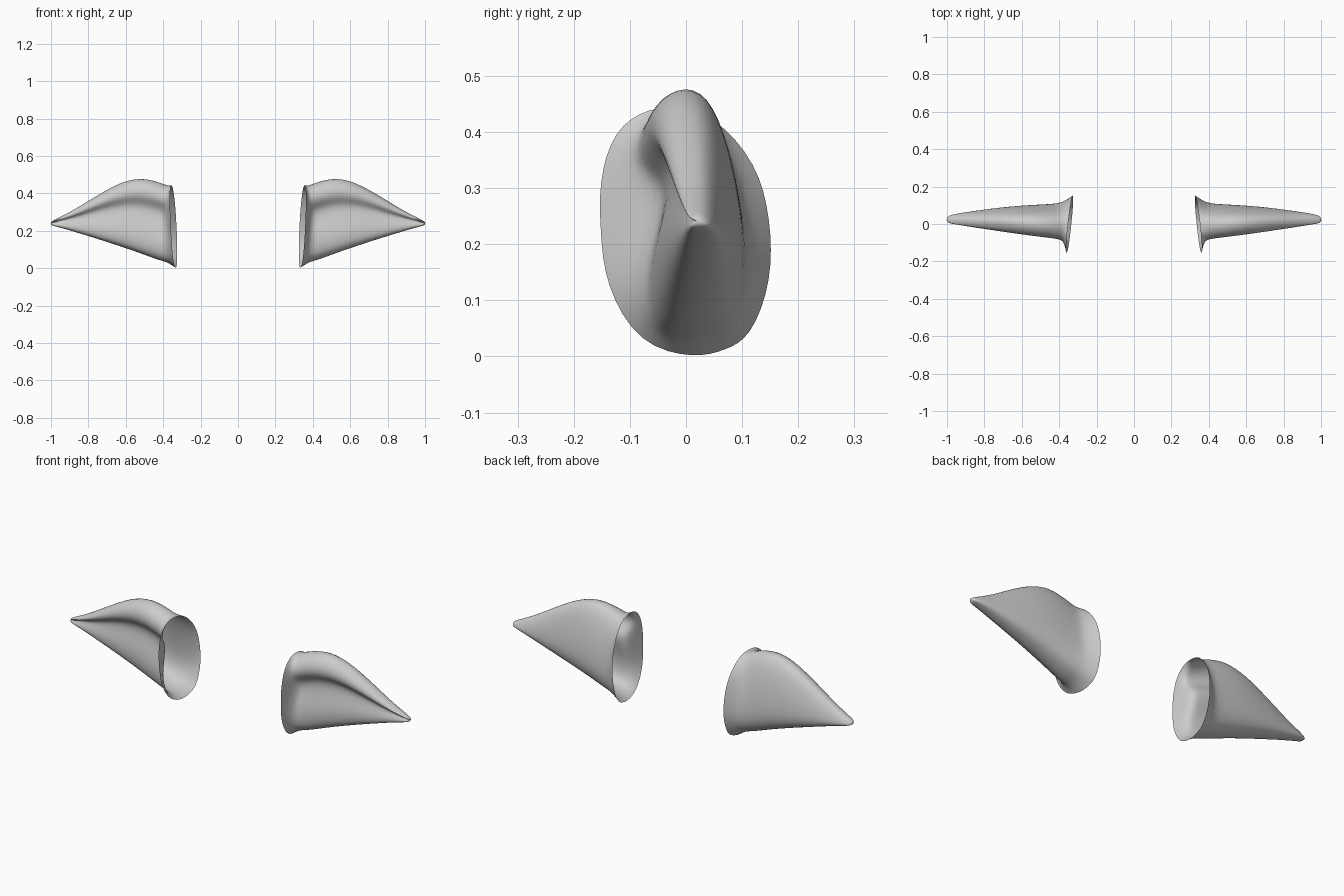
import bpy, bmesh

if "Cube" in bpy.data.objects:
    bpy.data.objects.remove(bpy.data.objects["Cube"])

# Normalised ear cross-section (depth, height): lower lip, hollow, rolled rim, smooth back
PROFILE = [(.62, -.01), (.33, -.02), (.13, .06), (.10, .27), (.22, .48), (.28, .66), (.02, .76),
           (.05, .92), (.33, 1.03), (.64, 1.0), (.86, .74), (.98, .45), (1.02, .2), (.88, .04)]
# Open flared ring where the ear meets the head (y, z)
RING = [(.07, .012), (.02, -.004), (-.085, .018), (-.145, .13), (-.152, .22), (-.156, .31), (-.13, .405),
        (-.065, .445), (-.01, .442), (.05, .43), (.127, .345), (.151, .245), (.154, .135), (.115, .032)]
# Sections along the ear: x, front y, back y, bottom z, top z
SECTIONS = [(.385, -.095, .115, .04, .438), (.43, -.085, .108, .05, .458), (.53, -.073, .103, .088, .480),
            (.64, -.057, .096, .125, .450), (.76, -.038, .083, .162, .382), (.88, -.018, .066, .198, .308),
            (.96, -.004, .054, .22, .268), (.995, .004, .042, .228, .252)]


def build_ear(name, side):
    bm = bmesh.new()
    rows = [[bm.verts.new((side * (.335 + .04 * z - .1 * y), y, z)) for y, z in RING]]
    for x, y0, y1, z0, z1 in SECTIONS:
        rows.append([bm.verts.new((side * x, y0 + u * (y1 - y0), z0 + v * (z1 - z0)))
                     for u, v in PROFILE])
    n = len(PROFILE)
    for a, b in zip(rows, rows[1:]):
        for i in range(n):
            j = (i + 1) % n
            bm.faces.new((a[i], a[j], b[j], b[i]))
    # Rounded tip
    tip = bm.verts.new((side * 1.004, .022, .24))
    for i in range(n):
        bm.faces.new((rows[-1][i], rows[-1][(i + 1) % n], tip))
    bmesh.ops.recalc_face_normals(bm, faces=bm.faces)
    # Normals must face outward: the tip fan should point away from the head
    bm.normal_update()
    if sum(f.normal.x for f in tip.link_faces) * side < 0:
        bmesh.ops.reverse_faces(bm, faces=bm.faces)
    mesh = bpy.data.meshes.new(name)
    bm.to_mesh(mesh)
    bm.free()
    mesh.polygons.foreach_set("use_smooth", [True] * len(mesh.polygons))
    ear = bpy.data.objects.new(name, mesh)
    bpy.context.collection.objects.link(ear)
    sub = ear.modifiers.new("smooth", 'SUBSURF')
    sub.levels = sub.render_levels = 2


build_ear("right_ear", 1)
build_ear("left_ear", -1)
